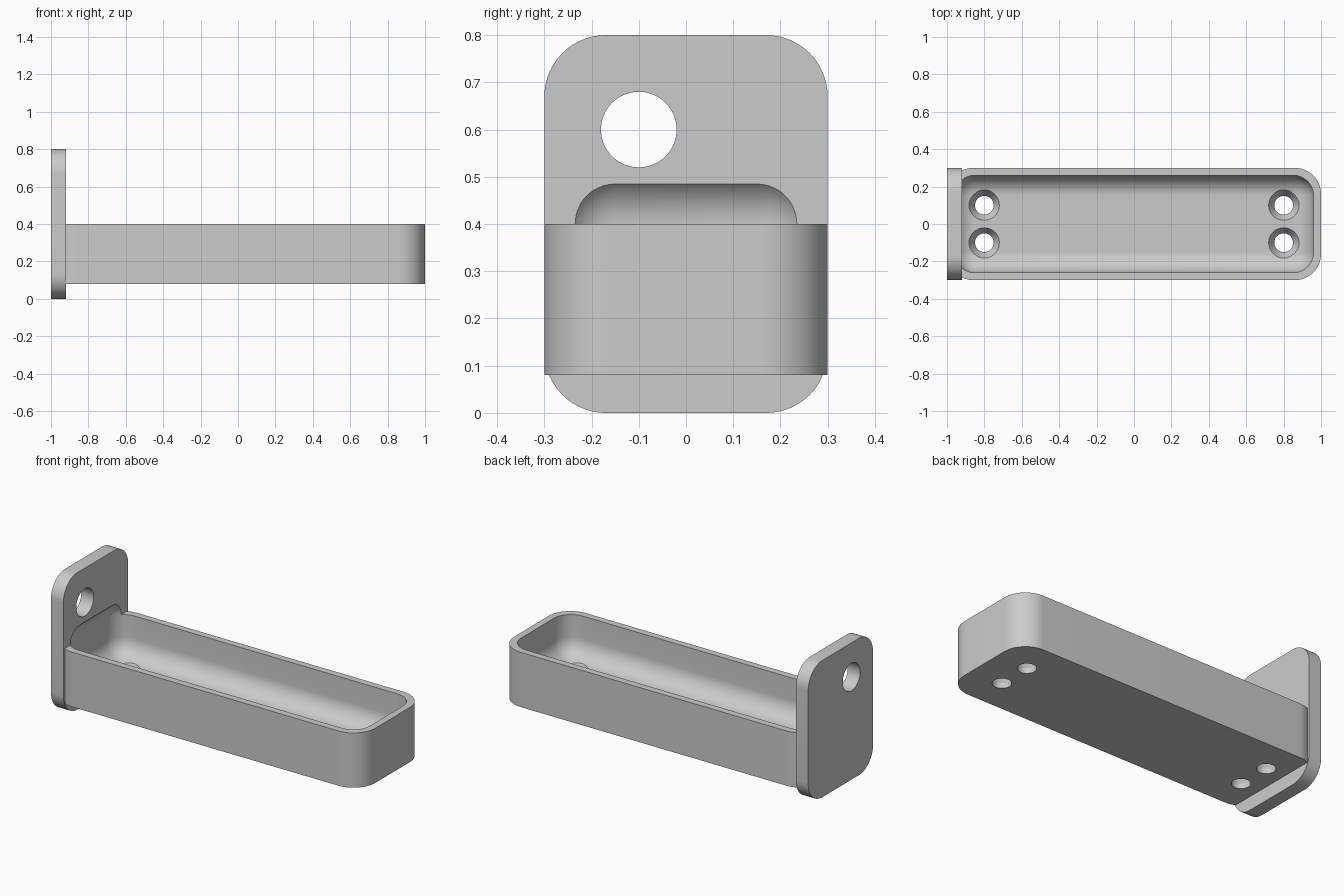
import bpy
import bmesh
import math
from mathutils import Matrix

if "Cube" in bpy.data.objects:
    bpy.data.objects.remove(bpy.data.objects["Cube"], do_unlink=True)

grey = bpy.data.materials.new("light_grey")
grey.use_nodes = True
colour = (0.6, 0.6, 0.6, 1.0)
grey.diffuse_color = colour
grey.node_tree.nodes["Principled BSDF"].inputs["Base Color"].default_value = colour


def make_object(name, bm):
    bmesh.ops.recalc_face_normals(bm, faces=bm.faces)
    mesh = bpy.data.meshes.new(name)
    bm.to_mesh(mesh)
    bm.free()
    mesh.materials.append(grey)
    obj = bpy.data.objects.new(name, mesh)
    bpy.context.collection.objects.link(obj)
    return obj


def rounded_box(name, low, high, radius, axis=None):
    """Box with rounded edges: only those along axis, or all if axis is None."""
    bm = bmesh.new()
    bmesh.ops.create_cube(bm, size=1)
    for v in bm.verts:
        v.co = [a + (b - a) * (c + 0.5) for a, b, c in zip(low, high, v.co)]
    edges = [e for e in bm.edges if axis is None
             or abs((e.verts[0].co - e.verts[1].co)[axis]) > 1e-4]
    bmesh.ops.bevel(bm, geom=edges, offset=radius, offset_type='OFFSET',
                    segments=14, profile=0.5, affect='EDGES', clamp_overlap=False)
    return make_object(name, bm)


def lathe(name, profile, matrix):
    """Closed solid turned around local z from (radius, height) points."""
    n = 64
    bm = bmesh.new()
    rings = [[bm.verts.new((r * math.cos(k * math.tau / n),
                            r * math.sin(k * math.tau / n), z))
              for k in range(n)] for r, z in profile]
    for a, b in zip(rings, rings[1:]):
        for k in range(n):
            j = (k + 1) % n
            bm.faces.new((a[k], a[j], b[j], b[k]))
    bm.faces.new(rings[0][::-1])
    bm.faces.new(rings[-1])
    bm.transform(matrix)
    return make_object(name, bm)


def combine(target, tool, operation):
    tool.hide_render = True
    mod = target.modifiers.new(tool.name, 'BOOLEAN')
    mod.operation = operation
    mod.solver = 'EXACT'
    mod.object = tool
    bpy.context.view_layer.objects.active = target
    bpy.ops.object.modifier_apply(modifier=mod.name)
    bpy.data.objects.remove(tool, do_unlink=True)


# Solid tray block joined to the upright mounting plate
tray = rounded_box("tray_with_mounting_plate", (-0.999, -0.3, 0.08), (1, 0.3, 0.4), 0.14, axis=2)
plate = rounded_box("mounting_plate", (-1, -0.3, 0), (-0.92, 0.3, 0.8), 0.13, axis=0)
combine(tray, plate, 'UNION')

# Soft-edged cavity over a thick floor, which also leaves a shallow recess in the plate
cavity = rounded_box("cavity_cutter", (-0.96, -0.26, 0.16), (0.96, 0.26, 0.51), 0.11)
combine(tray, cavity, 'DIFFERENCE')

# Hanging hole through the plate
hole = lathe("hanging_hole_cutter", [(0.08, -0.1), (0.08, 0.1)],
             Matrix.Translation((-0.96, -0.1, 0.6)) @ Matrix.Rotation(math.pi / 2, 4, 'Y'))
combine(tray, hole, 'DIFFERENCE')

# Countersunk screw holes through the floor; the cone runs on past the floor
screw_profile = [(0.05, 0.0), (0.05, 0.11), (0.092, 0.18)]
for x in (-0.8, 0.8):
    for y in (-0.1, 0.1):
        screw = lathe("screw_hole_cutter", screw_profile, Matrix.Translation((x, y, 0)))
        combine(tray, screw, 'DIFFERENCE')

# Smooth curved surfaces, crisp edges
bpy.ops.object.select_all(action='DESELECT')
tray.select_set(True)
bpy.context.view_layer.objects.active = tray
bpy.ops.object.shade_smooth_by_angle(angle=math.radians(25))
